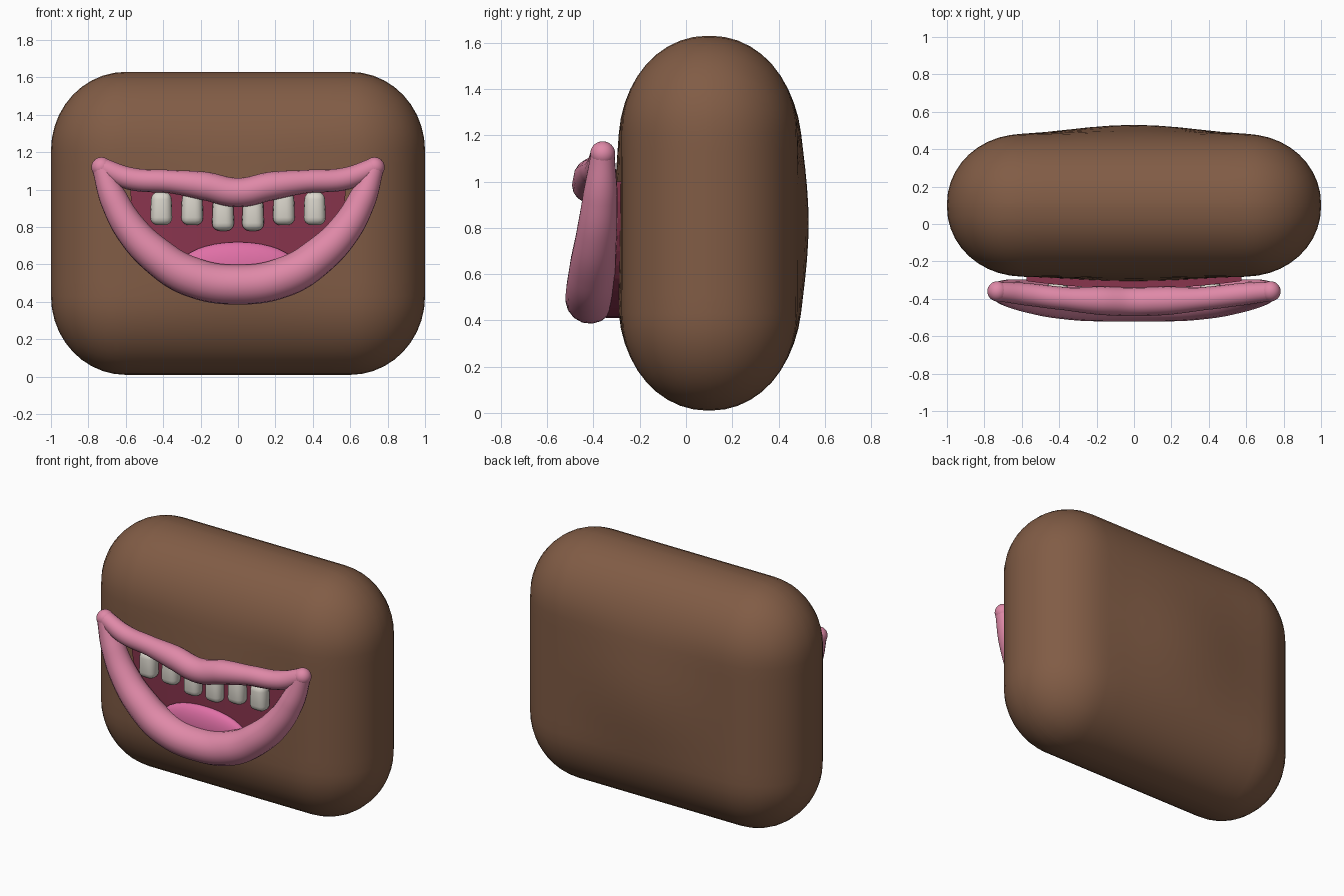
import bpy, bmesh, math
from mathutils import Vector

if "Cube" in bpy.data.objects:
    bpy.data.objects.remove(bpy.data.objects["Cube"], do_unlink=True)


def material(name, rgb):
    m = bpy.data.materials.new(name)
    m.use_nodes = True
    m.diffuse_color = (*rgb, 1)
    m.node_tree.nodes["Principled BSDF"].inputs["Base Color"].default_value = (*rgb, 1)
    return m


brown = material("brown", (0.22, 0.107, 0.06))
lip_pink = material("lip pink", (0.74, 0.25, 0.39))
tongue_pink = material("tongue pink", (0.74, 0.16, 0.38))
mouth_red = material("mouth red", (0.25, 0.035, 0.075))
ivory = material("ivory", (0.7, 0.67, 0.6))


def add_mesh(name, bm, mat, smooth=True):
    bmesh.ops.recalc_face_normals(bm, faces=bm.faces)
    for f in bm.faces:
        f.smooth = smooth
    me = bpy.data.meshes.new(name)
    bm.to_mesh(me)
    bm.free()
    me.materials.append(mat)
    ob = bpy.data.objects.new(name, me)
    bpy.context.collection.objects.link(ob)
    return ob


# Body: a gridded cube remapped to a pillow-shaped rounded block
core = (0.6, 0.01, 0.39)
radius = (0.4, 0.37, 0.42)
middle = Vector((0, 0.1, 0.82))
bm = bmesh.new()
bmesh.ops.create_cube(bm, size=2)
bmesh.ops.subdivide_edges(bm, edges=bm.edges[:], cuts=19, use_grid_fill=True)
for v in bm.verts:
    inner, outer = Vector(), Vector()
    for i, u in enumerate(v.co):
        inner[i] = max(-1, min(1, u * 2)) * core[i]
        outer[i] = math.copysign(math.tan(max(0, abs(u) - 0.5) * math.pi / 2), u)
    outer.normalize()
    p = inner + Vector([o * r for o, r in zip(outer, radius)])
    # Gentle swelling of the back and front faces
    if abs(p.x) < 0.7 and abs(p.z) < 0.65:
        bump = math.cos(p.x * math.pi / 1.4) ** 2 * math.cos(p.z * math.pi / 1.3) ** 2
        p.y += bump * (0.05 if p.y > 0 else -0.03) * min(1, abs(p.y) / 0.3)
    v.co = p + middle
add_mesh("body", bm, brown)

# Mouth lining: a curved half-oval plate
bm = bmesh.new()
columns = []
steps = 24
for k in range(steps + 1):
    t = math.pi * (k / steps - 0.5)
    x = 0.575 * math.sin(t)
    front = -0.345 + 0.04 * math.sin(t) ** 2
    low, high = 0.99 - 0.58 * math.cos(t), 1.0
    columns.append([bm.verts.new((x, y, z)) for y, z in
                    ((front, low), (front, high), (-0.26, high), (-0.26, low))])
for a, b in zip(columns, columns[1:]):
    for i in range(4):
        j = (i + 1) % 4
        bm.faces.new((a[i], a[j], b[j], b[i]))
bm.faces.new(columns[0])
bm.faces.new(columns[-1])
lining = add_mesh("mouth_lining", bm, mouth_red, False)


def ball(name, place, scale, mat):
    bm = bmesh.new()
    bmesh.ops.create_uvsphere(bm, u_segments=32, v_segments=16, radius=1)
    for v in bm.verts:
        v.co = Vector([c * s for c, s in zip(v.co, scale)]) + Vector(place)
    add_mesh(name, bm, mat)


# Tongue
ball("tongue", (0, -0.35, 0.59), (0.31, 0.06, 0.13), tongue_pink)

# Teeth: rounded blocks, mirrored in pairs
for label, x, z in (("front", 0.08, 0.87), ("middle", 0.245, 0.9), ("outer", 0.41, 0.9)):
    for side, sign in (("left", 1), ("right", -1)):
        bm = bmesh.new()
        bmesh.ops.create_cube(bm, size=1)
        for v in bm.verts:
            taper = 1 if v.co.z < 0 else 0.9
            v.co = (v.co.x * 0.12 * taper, v.co.y * 0.1, v.co.z * 0.18)
            v.co += Vector((sign * x, -0.355, z))
        bmesh.ops.bevel(bm, geom=bm.edges[:], offset=0.042, segments=4,
                        profile=0.5, affect='EDGES')
        add_mesh(f"{side}_{label}_tooth", bm, ivory)


def lip(name, half):
    """Tapered tube through (x, y, z, radius) points, mirrored over x."""
    path = [(-x, y, z, r) for x, y, z, r in reversed(half[1:])] + half
    cu = bpy.data.curves.new(name, 'CURVE')
    cu.dimensions = '3D'
    cu.bevel_depth = 1
    cu.bevel_resolution = 6
    cu.resolution_u = 8
    cu.use_fill_caps = True
    sp = cu.splines.new('BEZIER')
    sp.bezier_points.add(len(path) - 1)
    for bp, (x, y, z, r) in zip(sp.bezier_points, path):
        bp.co = (x, y, z)
        bp.radius = r
        bp.handle_left_type = bp.handle_right_type = 'AUTO'
    cu.materials.append(lip_pink)
    ob = bpy.data.objects.new(name, cu)
    bpy.context.collection.objects.link(ob)
    bpy.ops.object.select_all(action='DESELECT')
    ob.select_set(True)
    bpy.context.view_layer.objects.active = ob
    bpy.ops.object.convert(target='MESH')
    bpy.ops.object.shade_smooth_by_angle(angle=math.radians(50))


# Lips, joined by round corners
lip("upper_lip", [(0, -0.415, 0.985, 0.078), (0.18, -0.41, 1.02, 0.076),
                  (0.36, -0.4, 1.043, 0.062), (0.58, -0.375, 1.06, 0.06),
                  (0.73, -0.36, 1.12, 0.052)])
lip("lower_lip", [(0, -0.415, 0.492, 0.107), (0.26, -0.412, 0.538, 0.107),
                  (0.43, -0.402, 0.643, 0.1), (0.57, -0.385, 0.785, 0.088),
                  (0.665, -0.37, 0.95, 0.075), (0.73, -0.36, 1.12, 0.052)])
for side, sign in (("left", 1), ("right", -1)):
    ball(f"{side}_lip_corner", (sign * 0.73, -0.36, 1.12), (0.054,) * 3, lip_pink)
